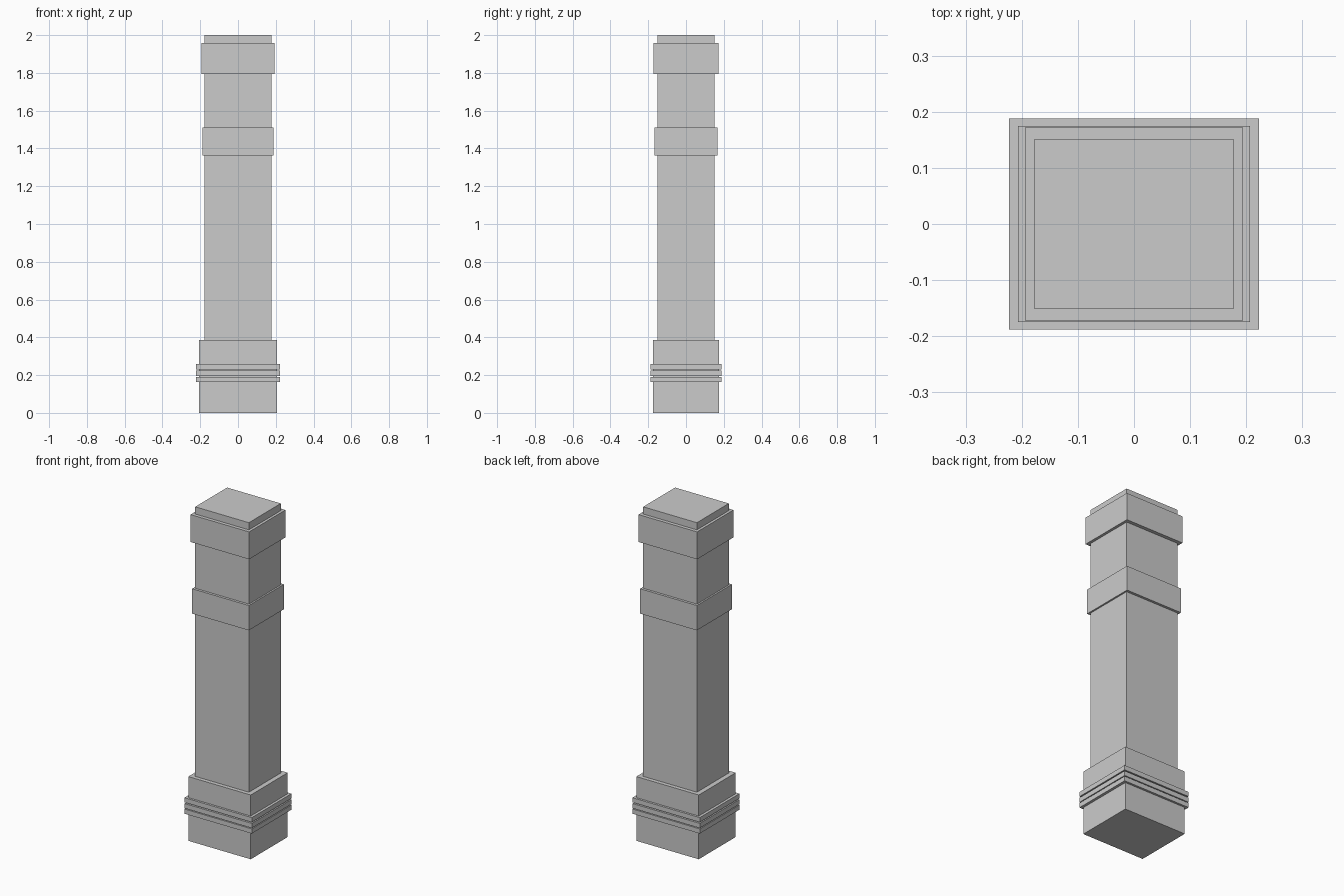
import bpy

if "Cube" in bpy.data.objects:
    bpy.data.objects.remove(bpy.data.objects["Cube"])


def block(name, half_x, half_y, z0, z1):
    """Rectangular block centred on the z axis, from height z0 to z1."""
    bpy.ops.mesh.primitive_cube_add(size=1, location=(0, 0, (z0 + z1) / 2))
    obj = bpy.context.object
    obj.name = name
    obj.scale = (2 * half_x, 2 * half_y, z1 - z0)
    bpy.ops.object.transform_apply(location=False, rotation=False, scale=True)
    return obj


# Plinth and shaft
block("plinth", 0.207, 0.175, 0.0, 0.385)
block("shaft", 0.178, 0.151, 0.385, 2.0)

# Three thin mouldings around the plinth
for i, z in enumerate((0.163, 0.196, 0.231)):
    block(f"plinth_moulding_{i + 1}", 0.223, 0.188, z, z + 0.028)

# Two collars around the shaft
block("middle_collar", 0.188, 0.166, 1.363, 1.512)
block("top_collar", 0.194, 0.172, 1.793, 1.957)
